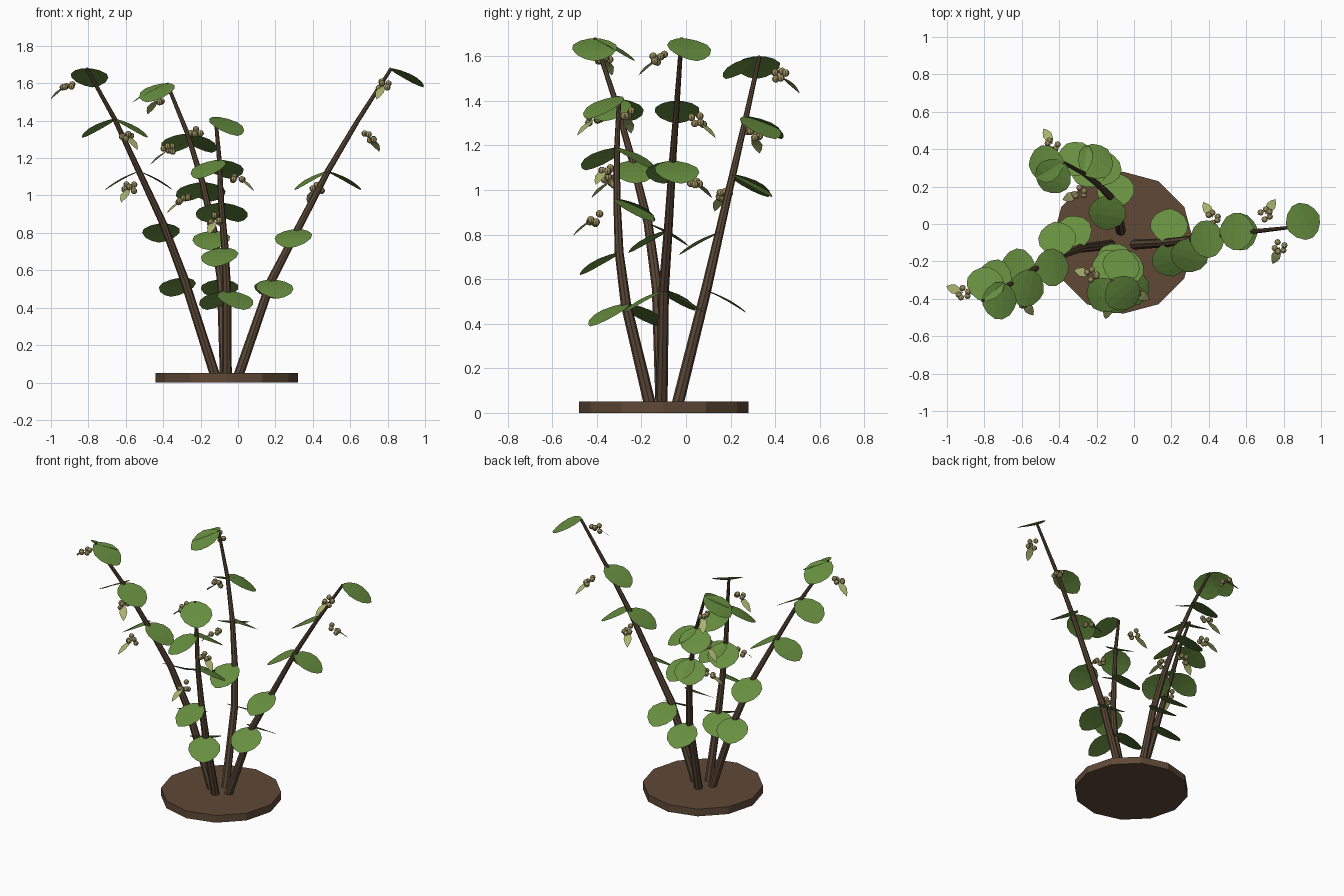
import bpy, bmesh, math, random
from mathutils import Matrix, Vector

random.seed(4)
cube = bpy.data.objects.get("Cube")
if cube:
    bpy.data.objects.remove(cube, do_unlink=True)


def material(name, rgb):
    m = bpy.data.materials.new(name)
    m.use_nodes = True
    m.diffuse_color = (*rgb, 1)
    m.node_tree.nodes["Principled BSDF"].inputs["Base Color"].default_value = (*rgb, 1)
    return m


SOIL = material("soil brown", (0.115, 0.066, 0.037))
BARK = material("bark brown", (0.10, 0.062, 0.036))
GREEN = material("leaf green", (0.135, 0.275, 0.05))
PALE = material("pale bract green", (0.40, 0.45, 0.16))
BERRY = material("berry tan", (0.33, 0.27, 0.11))


def finish(bm, name, mat):
    mesh = bpy.data.meshes.new(name)
    bm.to_mesh(mesh)
    bm.free()
    mesh.materials.append(mat)
    obj = bpy.data.objects.new(name, mesh)
    bpy.context.collection.objects.link(obj)
    return obj


def frame(point, azimuth, droop):
    """Local +x points outward along the azimuth and downward by the droop."""
    return (Matrix.Translation(point) @ Matrix.Rotation(math.radians(azimuth), 4, "Z")
            @ Matrix.Rotation(math.radians(droop), 4, "Y"))


def add_blade(bm, matrix, length, width, sections, arch):
    """Thin blade: cross rows between a base point and a tip point."""
    rows = []
    for t, w in sections:
        z = arch * math.sin(math.pi * t)
        sides = (0,) if w == 0 else (-1, 1)
        rows.append([bm.verts.new(matrix @ Vector((length * t, s * w * width / 2, z)))
                     for s in sides])
    for a, b in zip(rows, rows[1:]):
        bm.faces.new(a + b[::-1])


def add_stem(bm, points, r0, r1, sides=8):
    """Tapered tube through the points."""
    rings = []
    last = len(points) - 1
    for i, p in enumerate(points):
        d = points[min(i + 1, last)] - points[max(i - 1, 0)]
        turn = Vector((0, 0, 1)).rotation_difference(d)
        r = r0 + (r1 - r0) * i / last
        rings.append([bm.verts.new(p + turn @ Vector((r * math.cos(a), r * math.sin(a), 0)))
                      for a in (math.tau * k / sides for k in range(sides))])
    for a, b in zip(rings, rings[1:]):
        for k in range(sides):
            j = (k + 1) % sides
            bm.faces.new((a[k], a[j], b[j], b[k]))
    bm.faces.new(rings[0][::-1])
    bm.faces.new(rings[-1])


# Round base slab
bm = bmesh.new()
bmesh.ops.create_cone(bm, cap_ends=True, segments=12, radius1=0.38, radius2=0.38, depth=0.05,
                      matrix=Matrix.Translation((-0.06, -0.10, 0.025)))
finish(bm, "base_disc", SOIL)

# Stem paths: root followed by five leaf nodes
STEMS = {
    "left_stem": [(0.0, -0.11, 0.03), (0.18, -0.10, 0.55), (0.32, -0.08, 0.82),
                  (0.48, -0.06, 1.13), (0.64, -0.04, 1.40), (0.82, -0.02, 1.68)],
    "right_stem": [(-0.12, -0.11, 0.03), (-0.29, -0.13, 0.56), (-0.40, -0.17, 0.85),
                   (-0.53, -0.24, 1.13), (-0.66, -0.32, 1.41), (-0.81, -0.41, 1.68)],
    "back_stem": [(-0.07, -0.04, 0.03), (-0.09, 0.09, 0.55), (-0.13, 0.15, 0.81),
                  (-0.19, 0.21, 1.07), (-0.27, 0.27, 1.33), (-0.38, 0.33, 1.60)],
    "front_stem": [(-0.06, -0.16, 0.03), (-0.06, -0.27, 0.49), (-0.07, -0.30, 0.72),
                   (-0.09, -0.31, 0.96), (-0.10, -0.31, 1.19), (-0.12, -0.30, 1.42)],
}
# Directions in degrees of the leaves at each node, lowest node first
LEAVES = {
    "left_stem": [(85, 280), (255,), (12, 193), (180,), (22,)],
    "right_stem": [(112,), (97,), (5, 175), (345, 160), (80, 0)],
    "back_stem": [(95,), (262,), (75, 120), (45, 120), (235, 185)],
    "front_stem": [(300, 125), (252,), (115, 60), (230, 70), (310,)],
}
# Directions of the berry clusters at the three upper nodes
CLUSTERS = {
    "left_stem": (122, 56, 248),
    "right_stem": (243, 306, 158),
    "back_stem": (203, 163, 120),
    "front_stem": (252, 333, 165),
}
ROUND = [(0, 0.22), (0.13, 0.66), (0.34, 0.97), (0.56, 1), (0.78, 0.78), (0.93, 0.4), (1, 0)]
NARROW = [(0, 0), (0.3, 0.8), (0.55, 1), (0.8, 0.6), (1, 0)]

for name, path in STEMS.items():
    points = [Vector(p) for p in path]
    bm = bmesh.new()
    add_stem(bm, points, 0.027, 0.009)
    finish(bm, name, BARK)

    # Broad drooping leaves
    bm = bmesh.new()
    for node, directions in zip(points[1:], LEAVES[name]):
        for azimuth in directions:
            add_blade(bm, frame(node, azimuth, 29), 0.21, 0.20, ROUND, 0.008)
    finish(bm, name + "_leaves", GREEN)

    # Berry clusters, each with a narrow bract beyond it
    berries, bracts = bmesh.new(), bmesh.new()
    for node, azimuth in zip(points[3:], CLUSTERS[name]):
        center = frame(node, azimuth, 0) @ Vector((0.11, 0, -0.09))
        for k in range(5):
            a = math.tau * k / 5 + random.random()
            offset = Vector((0.027 * math.cos(a), 0.027 * math.sin(a),
                             random.uniform(-0.02, 0.025)))
            bmesh.ops.create_uvsphere(berries, u_segments=8, v_segments=6, radius=0.017,
                                      matrix=Matrix.Translation(center + offset))
        add_blade(bracts, frame(center, azimuth, 38), 0.125, 0.05, NARROW, 0.006)
    finish(berries, name + "_berries", BERRY)
    finish(bracts, name + "_bracts", PALE)
